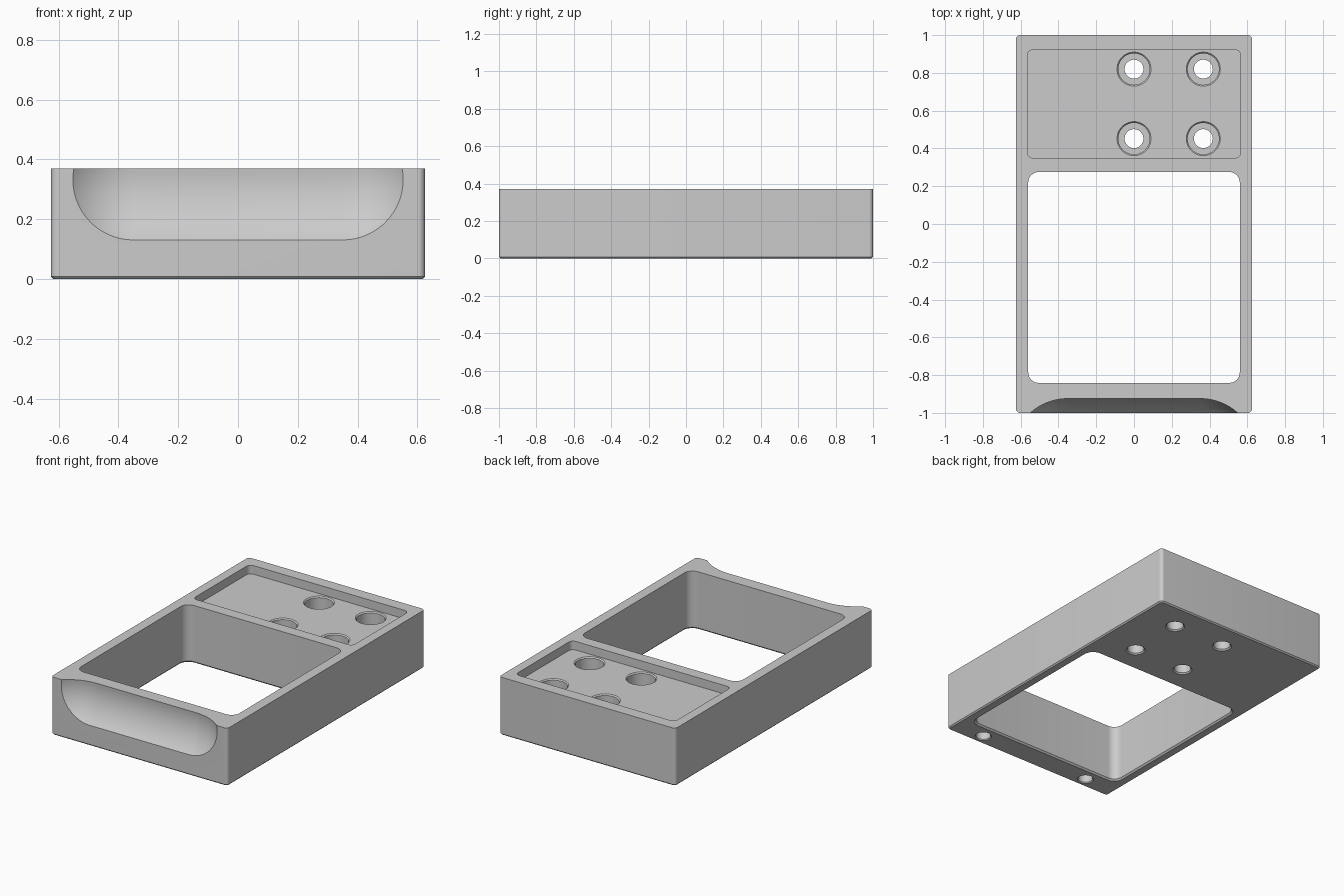
import bpy, bmesh
from math import pi, cos, sin, sqrt, acos

cube = bpy.data.objects.get("Cube")
if cube:
    bpy.data.objects.remove(cube, do_unlink=True)

grey = bpy.data.materials.new("grey plastic")
grey.use_nodes = True
grey.diffuse_color = (0.6, 0.6, 0.6, 1)
grey.node_tree.nodes["Principled BSDF"].inputs["Base Color"].default_value = (0.6, 0.6, 0.6, 1)


def outline(hx, hy, r, steps):
    """Rounded rectangle, or a circle when the radius fills it."""
    last = steps if r == hx else steps + 1
    pts = []
    for q, (sx, sy) in enumerate([(1, 1), (-1, 1), (-1, -1), (1, -1)]):
        for i in range(last):
            a = (q + i / steps) * pi / 2
            pts.append((sx * (hx - r) + r * cos(a), sy * (hy - r) + r * sin(a)))
    return pts


def make_object(name, bm):
    bmesh.ops.recalc_face_normals(bm, faces=bm.faces)
    mesh = bpy.data.meshes.new(name)
    bm.to_mesh(mesh)
    bm.free()
    mesh.materials.append(grey)
    obj = bpy.data.objects.new(name, mesh)
    bpy.context.collection.objects.link(obj)
    return obj


def skin(bm, rings):
    n = len(rings[0])
    for a, b in zip(rings, rings[1:]):
        for i in range(n):
            j = (i + 1) % n
            bm.faces.new((a[i], a[j], b[j], b[i]))


def loft(name, levels, x=0, y=0, steps=8):
    """Stack outlines given as (z, half x, half y, corner radius)."""
    bm = bmesh.new()
    rings = [[bm.verts.new((x + px, y + py, z)) for px, py in outline(hx, hy, r, steps)]
             for z, hx, hy, r in levels]
    skin(bm, rings)
    bm.faces.new(rings[0])
    bm.faces.new(rings[-1])
    return make_object(name, bm)


def bore(name, x, y, levels):
    return loft(name, [(z, r, r, r) for z, r in levels], x, y, 12)


def capsule(name, half, radius, y, z, segs=96, steps=20):
    """Cylinder along x with round ends."""
    bm = bmesh.new()
    rings = []
    for side in (-1, 1):
        for i in range(steps):
            t = (i + 1) / steps if side < 0 else 1 - i / steps
            px = side * (half + radius * cos(t * pi / 2))
            pr = radius * sin(t * pi / 2)
            rings.append([bm.verts.new((px, y + pr * cos(2 * pi * k / segs),
                                        z + pr * sin(2 * pi * k / segs))) for k in range(segs)])
    skin(bm, rings)
    bm.faces.new(rings[0])
    bm.faces.new(rings[-1])
    return make_object(name, bm)


# Main block with rounded corners and a chamfered base
height = 0.37
body = loft("frame_body", [(0, 0.617, 0.992, 0.014), (0.008, 0.625, 1, 0.022),
                           (height, 0.625, 1, 0.022)])

# Large through window and shallow rear tray
cutters = [
    loft("window_cutter", [(-0.01, 0.58, 0.578, 0.075), (0.01, 0.56, 0.558, 0.055),
                           (0.5, 0.56, 0.558, 0.055)], y=-0.283),
    loft("tray_cutter", [(0.315, 0.565, 0.286, 0.03), (0.5, 0.565, 0.286, 0.03)], y=0.636),
]

# Counterbored screw holes in the tray
for x in (0, 0.367):
    for y in (0.452, 0.82):
        cutters.append(bore("screw_hole_cutter", x, y, [
            (-0.01, 0.068), (0.008, 0.05), (0.13, 0.05), (0.13, 0.083),
            (0.308, 0.083), (0.315, 0.09), (0.33, 0.09)]))

# Blind holes under the front bar
for x in (-0.4, 0.4):
    cutters.append(bore("blind_hole_cutter", x, -0.93, [
        (-0.01, 0.06), (0.006, 0.044), (0.08, 0.044)]))

# Finger scoop in the front face
cutters.append(capsule("scoop_cutter", 0.35, 0.302, -1.224, 0.333))

for cutter in cutters:
    cutter.hide_render = True
    mod = body.modifiers.new(cutter.name, "BOOLEAN")
    mod.operation = "DIFFERENCE"
    mod.solver = "EXACT"
    mod.object = cutter

bpy.ops.object.select_all(action="DESELECT")
body.select_set(True)
bpy.context.view_layer.objects.active = body
for mod in list(body.modifiers):
    bpy.ops.object.modifier_apply(modifier=mod.name)
for cutter in cutters:
    bpy.data.objects.remove(cutter, do_unlink=True)
bpy.ops.object.shade_smooth_by_angle(angle=0.5)
